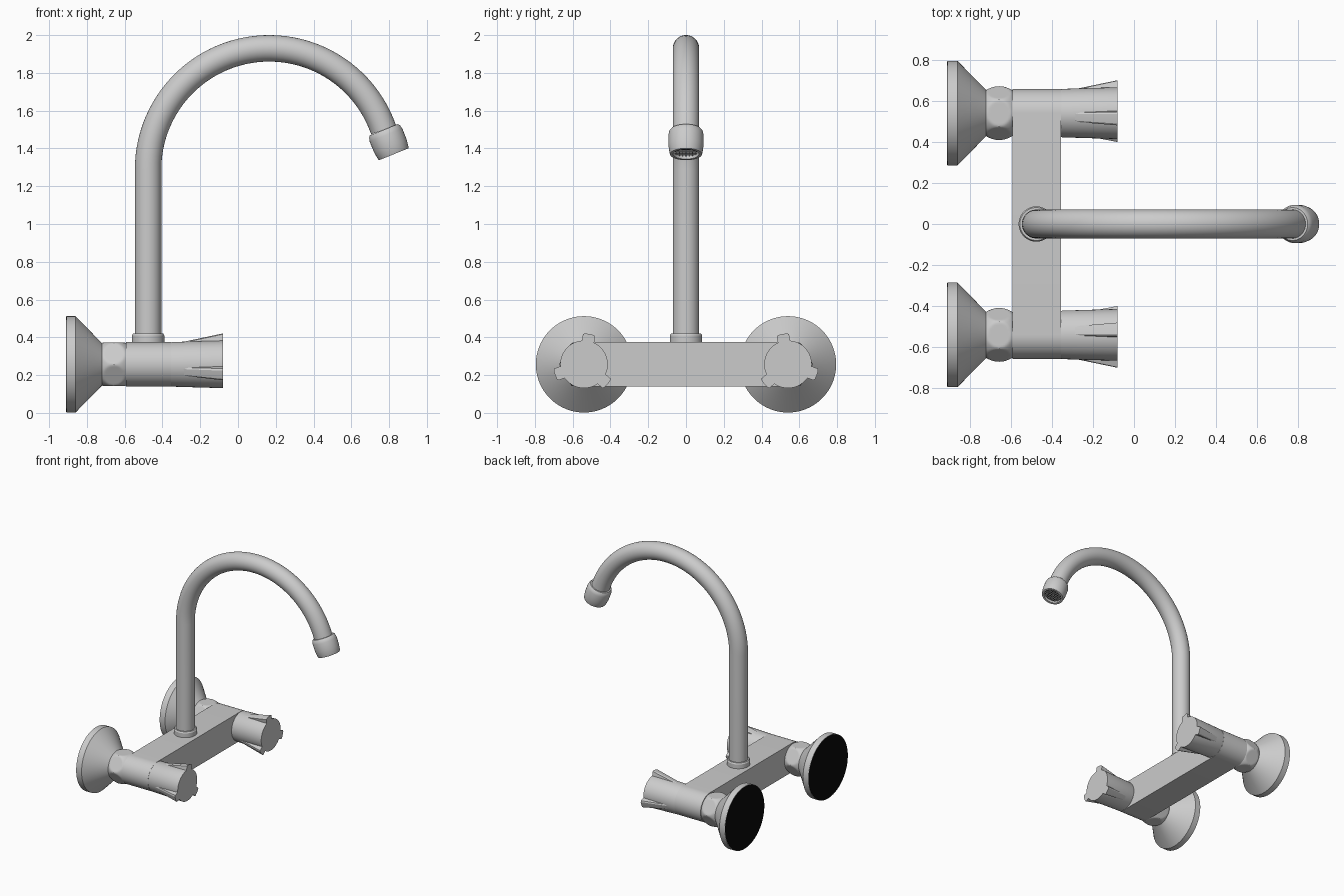
import bpy, bmesh, math
from mathutils import Matrix, Vector

if "Cube" in bpy.data.objects:
    bpy.data.objects.remove(bpy.data.objects["Cube"])

black = bpy.data.materials.new("black")
black.diffuse_color = (0.003, 0.003, 0.003, 1)
black.use_nodes = True
black.node_tree.nodes["Principled BSDF"].inputs["Base Color"].default_value = black.diffuse_color


def loft(name, rings, mat=None, angle=30):
    """Skin a list of equal-length point rings and cap both ends."""
    bm = bmesh.new()
    vs = [[bm.verts.new(p) for p in r] for r in rings]
    n = len(rings[0])
    for a, b in zip(vs, vs[1:]):
        for i in range(n):
            j = (i + 1) % n
            bm.faces.new((a[i], a[j], b[j], b[i]))
    bm.faces.new(vs[0][::-1])
    bm.faces.new(vs[-1])
    bmesh.ops.recalc_face_normals(bm, faces=bm.faces)
    me = bpy.data.meshes.new(name)
    bm.to_mesh(me)
    bm.free()
    me.shade_smooth()
    me.set_sharp_from_angle(angle=math.radians(angle))
    if mat:
        me.materials.append(mat)
    ob = bpy.data.objects.new(name, me)
    bpy.context.collection.objects.link(ob)
    return ob


def lathe(name, profile, m, segs=64, limit=None, mat=None):
    """Revolve (distance, radius) pairs around local z of matrix m."""
    rings = []
    for s, r in profile:
        ring = []
        for i in range(segs):
            t = 2 * math.pi * i / segs
            q = min(r, limit(t)) if limit else r
            ring.append(m @ Vector((q * math.cos(t), q * math.sin(t), s)))
        rings.append(ring)
    return loft(name, rings, mat)


def hexagon(t, apothem=0.115):
    k = math.pi / 3
    return apothem / math.cos((t + k / 2) % k - k / 2)


ZC, YC = 0.257, 0.54

# Mixer body: stadium section extruded along x
outline = []
for side in (1, -1):
    for i in range(33):
        a = math.radians(-90 + 180 * i / 32)
        outline.append((side * (YC + 0.118 * math.cos(a)), ZC + side * 0.118 * math.sin(a)))
loft("mixer_body", [[(x, y, z) for y, z in outline] for x in (-0.592, -0.355)])

for side, label in ((1, "back"), (-1, "front")):
    axis = Matrix.Translation((0, side * YC, ZC)) @ Matrix.Rotation(math.pi / 2, 4, 'Y')
    # Wall flange and its dark rear
    lathe("wall_flange_" + label, [(-0.909, 0.255), (-0.86, 0.255), (-0.72, 0.112)], axis, 96)
    lathe("flange_rear_" + label, [(-0.911, 0.252), (-0.909, 0.252)], axis, 96, mat=black)
    # Chamfered hex nut: barrel limited by a hexagon
    barrel = [(-0.657 + 0.067 * u / 8, 0.131 - 0.021 * (u / 8) ** 2) for u in range(-8, 9)]
    lathe("hex_nut_" + label, barrel, axis, 96, hexagon)
    # Knob and three flared grips
    lathe("knob_" + label, [(-0.356, 0.116), (-0.35, 0.118), (-0.08, 0.126)], axis)
    for k in range(3):
        a = math.radians(100 + 120 * k)
        rings = []
        for x, ro, w in ((-0.31, 0.115, 0.022), (-0.08, 0.163, 0.033)):
            sec = [(0.08, -w), (ro - 0.007, -w), (ro - 0.001, -w * 0.7), (ro, 0),
                   (ro - 0.001, w * 0.7), (ro - 0.007, w), (0.08, w)]
            rings.append([(x, side * (YC + r * math.cos(a) - t * math.sin(a)),
                           ZC + r * math.sin(a) + t * math.cos(a)) for r, t in sec])
        loft(f"knob_grip_{label}_{k + 1}", rings)

# Spout collar
lathe("spout_collar", [(0.37, 0.086), (0.41, 0.086), (0.42, 0.08), (0.42, 0.06)],
      Matrix.Translation((-0.476, 0, 0)))

# Gooseneck spout: straight riser then arc
R, CX, CZ = 0.641, 0.165, 1.289
path = [(-0.476, 0.375, math.pi)]
for i in range(49):
    a = math.radians(180 - 161 * i / 48)
    path.append((CX + R * math.cos(a), CZ + R * math.sin(a), a))
rings = []
for x, z, a in path:
    ring = []
    for i in range(48):
        t = 2 * math.pi * i / 48
        d = 0.07 * math.cos(t)
        ring.append((x + d * math.cos(a), 0.07 * math.sin(t), z + d * math.sin(a)))
    rings.append(ring)
loft("gooseneck_spout", rings)

# Outlet cap, recessed aerator and its mesh
tilt = math.radians(180 - 22)
tip = Matrix.Translation((0.772, 0, 1.499)) @ Matrix.Rotation(tilt, 4, 'Y')
lathe("outlet_cap", [(0, 0.065), (0, 0.08), (0.01, 0.088), (0.03, 0.093), (0.09, 0.093),
                     (0.132, 0.087), (0.14, 0.084), (0.14, 0.068), (0.12, 0.066)], tip)
lathe("aerator_disc", [(0.119, 0.065), (0.122, 0.065)], tip, mat=black)
for k in range(-3, 4):
    c = k * 0.017
    h = math.sqrt(0.066 ** 2 - c * c)
    for turn in (0, math.pi / 2):
        m = tip @ Matrix.Rotation(turn, 4, 'Z')
        bar = [(c - 0.002, -h), (c + 0.002, -h), (c + 0.002, h), (c - 0.002, h)]
        loft("aerator_bar", [[m @ Vector((x, y, s)) for x, y in bar] for s in (0.121, 0.126)])
